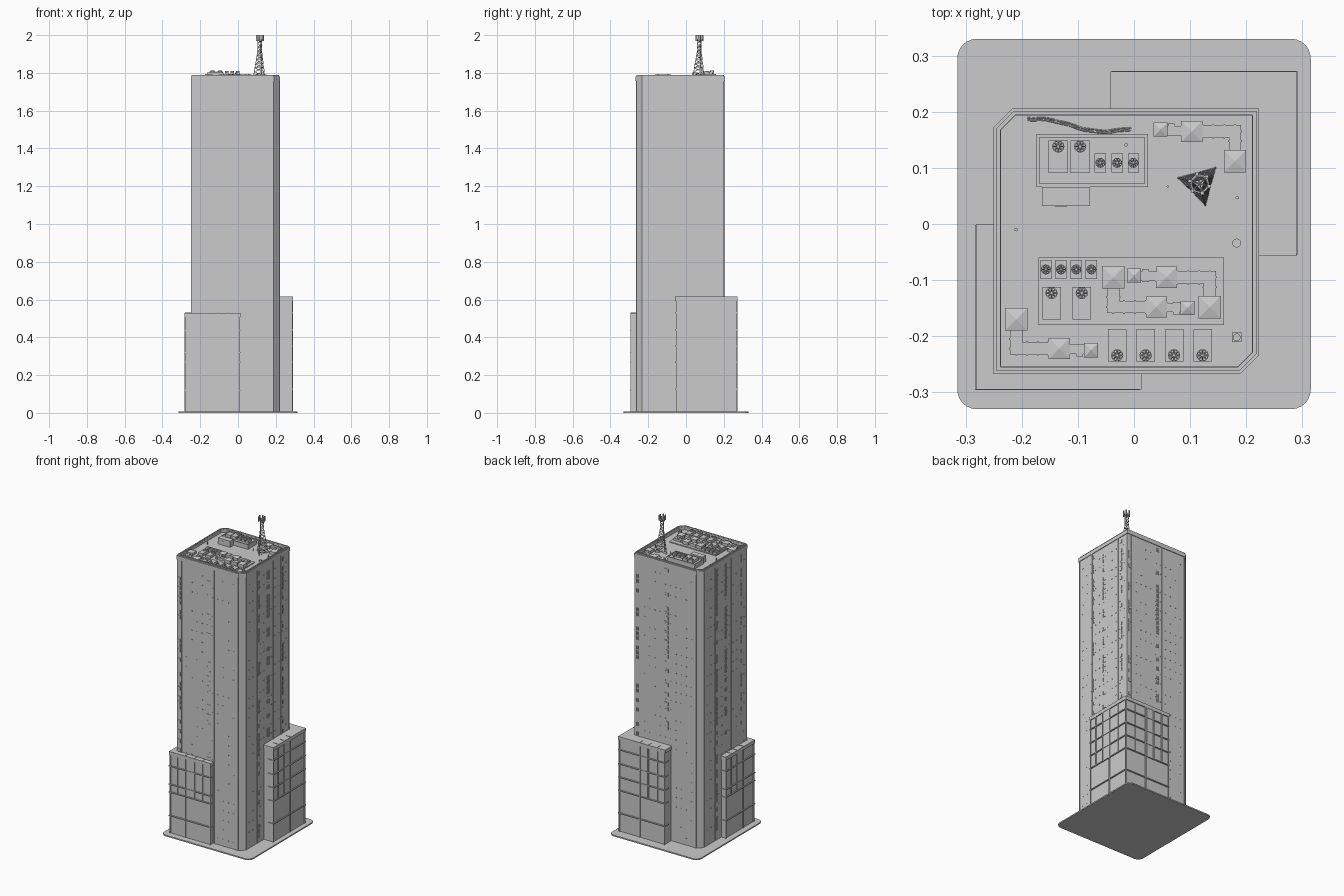
import bpy, bmesh, math, random
from mathutils import Vector

if "Cube" in bpy.data.objects:
    bpy.data.objects.remove(bpy.data.objects["Cube"])
random.seed(4)

def box(bm, x0, x1, y0, y1, z0, z1):
    vs = [bm.verts.new((x, y, z)) for z in (z0, z1)
          for x, y in ((x0, y0), (x1, y0), (x1, y1), (x0, y1))]
    for f in ((3, 2, 1, 0), (4, 5, 6, 7), (0, 1, 5, 4), (1, 2, 6, 5), (2, 3, 7, 6), (3, 0, 4, 7)):
        bm.faces.new([vs[i] for i in f])
    return vs

def cbox(bm, cx, cy, sx, sy, z0, z1):
    return box(bm, cx - sx / 2, cx + sx / 2, cy - sy / 2, cy + sy / 2, z0, z1)

def wall_box(bm, wall, u0, u1, z0, z1, d0, d1):
    """Box on a wall: u runs along it, d is the distance out of it."""
    (ox, oy), (ux, uy), (nx, ny) = wall
    xs = sorted((ox + ux * u0 + nx * d0, ox + ux * u1 + nx * d1))
    ys = sorted((oy + uy * u0 + ny * d0, oy + uy * u1 + ny * d1))
    box(bm, *xs, *ys, z0, z1)

def prism(bm, pts, z0, z1):
    lo = [bm.verts.new((x, y, z0)) for x, y in pts]
    hi = [bm.verts.new((x, y, z1)) for x, y in pts]
    n = len(pts)
    bm.faces.new(lo[::-1])
    bm.faces.new(hi)
    for i in range(n):
        bm.faces.new((lo[i], lo[(i + 1) % n], hi[(i + 1) % n], hi[i]))

def ring(bm, outer, inner, z0, z1):
    L = [[bm.verts.new((x, y, z)) for x, y in p]
         for p, z in ((outer, z0), (outer, z1), (inner, z1), (inner, z0))]
    n = len(outer)
    for k in range(4):
        a, b = L[k], L[(k + 1) % 4]
        for i in range(n):
            bm.faces.new((a[i], a[(i + 1) % n], b[(i + 1) % n], b[i]))

def circle(cx, cy, r, n=12):
    return [(cx + r * math.cos(2 * math.pi * i / n), cy + r * math.sin(2 * math.pi * i / n)) for i in range(n)]

def bar(bm, p, q, r, n=4):
    p, q = Vector(p), Vector(q)
    rot = (q - p).to_track_quat('Z', 'Y').to_matrix().to_4x4()
    rot.translation = (p + q) / 2
    bmesh.ops.create_cone(bm, cap_ends=True, segments=n, radius1=r, radius2=r, depth=(q - p).length, matrix=rot)

def finish(name, bm):
    bmesh.ops.recalc_face_normals(bm, faces=bm.faces)
    me = bpy.data.meshes.new(name)
    bm.to_mesh(me)
    bm.free()
    ob = bpy.data.objects.new(name, me)
    bpy.context.collection.objects.link(ob)
    return ob

# Ground slab with rounded corners
bm = bmesh.new()
slab = []
for k, (sx, sy) in enumerate(((1, 1), (-1, 1), (-1, -1), (1, -1))):
    for i in range(7):
        a = math.radians(90 * k + 15 * i)
        slab.append((sx * .28 + .035 * math.cos(a), sy * .295 + .035 * math.sin(a)))
prism(bm, slab, 0, .008)
finish("ground_slab", bm)

# Tower shaft with two chamfered corners
X0, X1, Y0, Y1 = -.25, .223, -.267, .206
def outline(i):
    c = .033 - i * .58
    x0, x1, y0, y1 = X0 + i, X1 - i, Y0 + i, Y1 - i
    return [(x0, y0), (x1 - c, y0), (x1, y0 + c), (x1, y1), (x0 + c, y1), (x0, y1 - c)]
bm = bmesh.new()
prism(bm, outline(.004), .004, 1.764)
finish("tower_shaft", bm)

# Parapet in two steps with small lamps
bm = bmesh.new()
ring(bm, outline(0), outline(.013), 1.757, 1.781)
ring(bm, outline(.005), outline(.012), 1.781, 1.788)
for i in range(9):
    cbox(bm, -.2 + i * .045, Y0 + .009, .004, .004, 1.788, 1.79)
    cbox(bm, X0 + .009, -.22 + i * .045, .004, .004, 1.788, 1.79)
finish("parapet", bm)

# Facade ribs, slot windows and ledges; opposite walls repeat by rotation
W = .44
walls = {"front": ((X0, Y0), (1, 0), (0, 1)), "back": ((X1, Y1), (-1, 0), (0, -1)),
         "right": ((X1, Y1), (0, -1), (-1, 0)), "left": ((X0, Y0), (0, 1), (1, 0))}
for name, wall in walls.items():
    main = name in ("front", "back")
    ribs = (.032, .262, .432) if main else (.004, .085, .16, .32, .432)
    slots = (.012, .215) if main else (.055, .2, .3)
    bm = bmesh.new()
    for u in ribs:
        wall_box(bm, wall, u, u + .005, .01, 1.757, .001, .006)
    for fl in range(56):
        z = .04 + fl * .0305
        for s in slots:
            if random.random() < .6:
                for k in range(3 if s > .1 else 2):
                    wall_box(bm, wall, s + k * .01, s + k * .01 + .005, z, z + .022, .0015, .006)
        if fl % 2 == 0:
            for k in range(11):
                if random.random() < .55:
                    u = .03 + k * .037
                    wall_box(bm, wall, u, u + .007, z + .008, z + .012, .002, .006)
    finish(name + "_facade_relief", bm)

# Podium wings: core, overhanging roof slab, mullions and ledges on every side
def podium(name, ox, oy, sx, sy, wx, wy, h, fins, ledges):
    bm = bmesh.new()
    xs, ys = sorted((ox, ox - sx * wx)), sorted((oy, oy - sy * wy))
    e = .006
    box(bm, xs[0] + e, xs[1] - e, ys[0] + e, ys[1] - e, .004, h - .01)
    box(bm, *xs, *ys, h - .022, h)
    finish(name + "_core", bm)
    bm = bmesh.new()
    for wall, w in ((((ox, oy), (0, -sy), (-sx, 0)), wy), (((ox, oy), (-sx, 0), (0, -sy)), wx)):
        for i, u in enumerate(fins):
            wall_box(bm, wall, u - .003, u + .003, .01 if i == 0 else .27, h - .02, .0, .008)
            wall_box(bm, wall, u - .001, u + .001, h - .002, h + .002, .001, .035)
        wall_box(bm, wall, fins[0] / 2 - .002, fins[0] / 2 + .002, .27, h - .02, .003, .008)
        wall_box(bm, wall, fins[0] + .008, fins[1] - .005, .275, h - .022, .002, .008)
        for u in (.004, w - .009):
            wall_box(bm, wall, u, u + .006, .008, h - .02, .001, .008)
        for z in ledges:
            wall_box(bm, wall, -.001, w - .002, z - .003, z + .003, -.001, .008)
    # narrow return walls toward the tower
    for wall in (((ox, oy - sy * wy), (-sx, 0), (0, sy)), ((ox - sx * wx, oy), (0, -sy), (sx, 0))):
        for z in ledges:
            wall_box(bm, wall, 0, .04, z - .002, z + .002, .0, .008)
    finish(name + "_mullions", bm)
podium("rear_wing", .29, .272, 1, 1, .332, .329, .615, (.152, .213, .274), (.125, .27, .355, .44, .53))
podium("front_wing", -.282, -.295, -1, -1, .295, .295, .53, (.115, .177, .234), (.12, .27, .32, .437))

# Roof plinths and stair house
R = 1.762
bm = bmesh.new()
box(bm, -.172, .023, .068, .158, R, 1.79)
ring(bm, [(-.174, .066), (.025, .066), (.025, .16), (-.174, .16)],
     [(-.168, .072), (.019, .072), (.019, .154), (-.168, .154)], 1.785, 1.795)
box(bm, -.17, .16, -.18, -.06, R, 1.77)
finish("roof_plinths", bm)
bm = bmesh.new()
box(bm, -.164, -.078, .032, .066, R, 1.803)
box(bm, -.14, -.12, .03, .033, R, 1.79)
finish("stair_house", bm)

# Air conditioning units with fan rings and blades
def unit(bm, cx, cy, sx, sy, z, h, fy, r):
    cbox(bm, cx, cy, sx, sy, z, z + h)
    y, t = cy + fy, z + h
    ring(bm, circle(cx, y, r), circle(cx, y, r * .82), t, t + .005)
    bm2 = circle(cx, y, r * .85, 8)
    for px, py in bm2:
        bar(bm, (cx, y, t + .003), (px, py, t + .003), .0012)
    bar(bm, (cx, y, t), (cx, y, t + .005), r * .25, 8)
bm = bmesh.new()
for x in (-.135, -.096):
    unit(bm, x, .12, .034, .058, 1.79, .017, .018, .011)
for x in (-.06, -.03, -.001):
    unit(bm, x, .109, .02, .034, 1.79, .015, 0, .009)
for x in (-.147, -.093):
    unit(bm, x, -.141, .033, .058, 1.77, .016, .018, .011)
for i in range(4):
    unit(bm, -.157 + i * .027, -.081, .02, .034, 1.77, .014, 0, .009)
    unit(bm, -.03 + i * .0507, -.216, .033, .058, R, .018, -.018, .011)
finish("fan_units", bm)

# Ventilation ducts: hipped plenum boxes joined by flanged runs
def hip(bm, cx, cy, s, z):
    vs = cbox(bm, cx, cy, s, s, z, z + .019)
    bmesh.ops.poke(bm, faces=[f for f in vs[4].link_faces if all(v in vs[4:] for v in f.verts)])
    max((e.other_vert(vs[4]) for e in vs[4].link_edges if e.other_vert(vs[4]) not in vs),
        key=lambda v: v.co.z).co.z += .005
def run(bm, p, q, w, z):
    (x0, y0), (x1, y1) = p, q
    box(bm, min(x0, x1) - w / 2, max(x0, x1) + w / 2, min(y0, y1) - w / 2, max(y0, y1) + w / 2, z + .002, z + .016)
    n = max(2, round((abs(x1 - x0) + abs(y1 - y0)) / .018))
    for i in range(n + 1):
        x, y = x0 + (x1 - x0) * i / n, y0 + (y1 - y0) * i / n
        horizontal = abs(x1 - x0) > abs(y1 - y0)
        cbox(bm, x, y, .003 if horizontal else w + .003, w + .003 if horizontal else .003, z + .001, z + .0175)
bm = bmesh.new()
for start, bend, mid, end, z in (
        ((.18, .112), (.18, .165), (.103, .165), (.047, .168), R),
        ((-.21, -.17), (-.21, -.222), (-.133, -.222), (-.077, -.225), R),
        ((-.037, -.095), (-.037, -.148), (.04, -.148), (.095, -.15), 1.77),
        ((.135, -.148), (.135, -.095), (.058, -.095), (0, -.092), 1.77)):
    run(bm, start, bend, .022, z)
    run(bm, bend, mid, .022, z)
    run(bm, mid, end, .014, z)
    hip(bm, *start, .04, z)
    hip(bm, *mid, .038, z)
    hip(bm, *end, .025, z)
    cbox(bm, (mid[0] * .35 + end[0] * .65), end[1], .012, .022, z, z + .017)
finish("vent_ducts", bm)

# Pipes, vents and roof hatch
bm = bmesh.new()
for x, y, r, h in ((-.21, -.01, .003, .02), (.06, .067, .002, .02), (.184, .047, .003, .02),
                   (-.014, .141, .003, .04), (.183, -.034, .008, .018), (.183, -.202, .007, .022)):
    bar(bm, (x, y, R), (x, y, R + h), r, 12)
cbox(bm, .183, -.202, .017, .017, R, R + .012)
finish("roof_vents", bm)

# Loose cables along the roof
for k in range(3):
    cu = bpy.data.curves.new("roof_cable", 'CURVE')
    cu.dimensions, cu.bevel_depth, cu.bevel_resolution, cu.resolution_u = '3D', .0011, 0, 4
    sp = cu.splines.new('POLY')
    sp.points.add(24)
    for i, p in enumerate(sp.points):
        t = i / 24
        p.co = (-.19 + .185 * t, .187 - .02 * t + .005 * math.sin(7 * t) + .003 * math.sin(9 * t + 2.1 * k) - .004 * math.sin(3 * t), R + .002, 1)
    bpy.context.collection.objects.link(bpy.data.objects.new("roof_cable", cu))

# Triangular lattice mast
bm = bmesh.new()
C = (.117, .072)
def leg(k, z):
    t = min(1, (z - R) / .15)
    r = .04 * (1 - t) + .013 * t
    a = math.radians(45 + 120 * k)
    return (C[0] + r * math.cos(a), C[1] + r * math.sin(a), z)
levels = [R + i * .0215 for i in range(11)]
for a, b in zip(levels, levels[1:]):
    for k in range(3):
        bar(bm, leg(k, a), leg(k, b), .0017)
        bar(bm, leg(k, a), leg(k + 1, b), .001)
        bar(bm, leg(k + 1, a), leg(k, b), .001)
        bar(bm, leg(k, b), leg(k + 1, b), .001)
finish("lattice_mast", bm)

# Panel antennas on the mast head
bm = bmesh.new()
for k in range(6):
    a = math.radians(45 + 60 * k)
    x, y = C[0] + .018 * math.cos(a), C[1] + .018 * math.sin(a)
    bar(bm, (C[0], C[1], 1.975), (x, y, 1.975), .0012)
    cbox(bm, x, y, .006, .006, 1.968, 2.0)
ring(bm, circle(*C, .017), circle(*C, .014), 1.974, 1.977)
finish("mast_antennas", bm)
